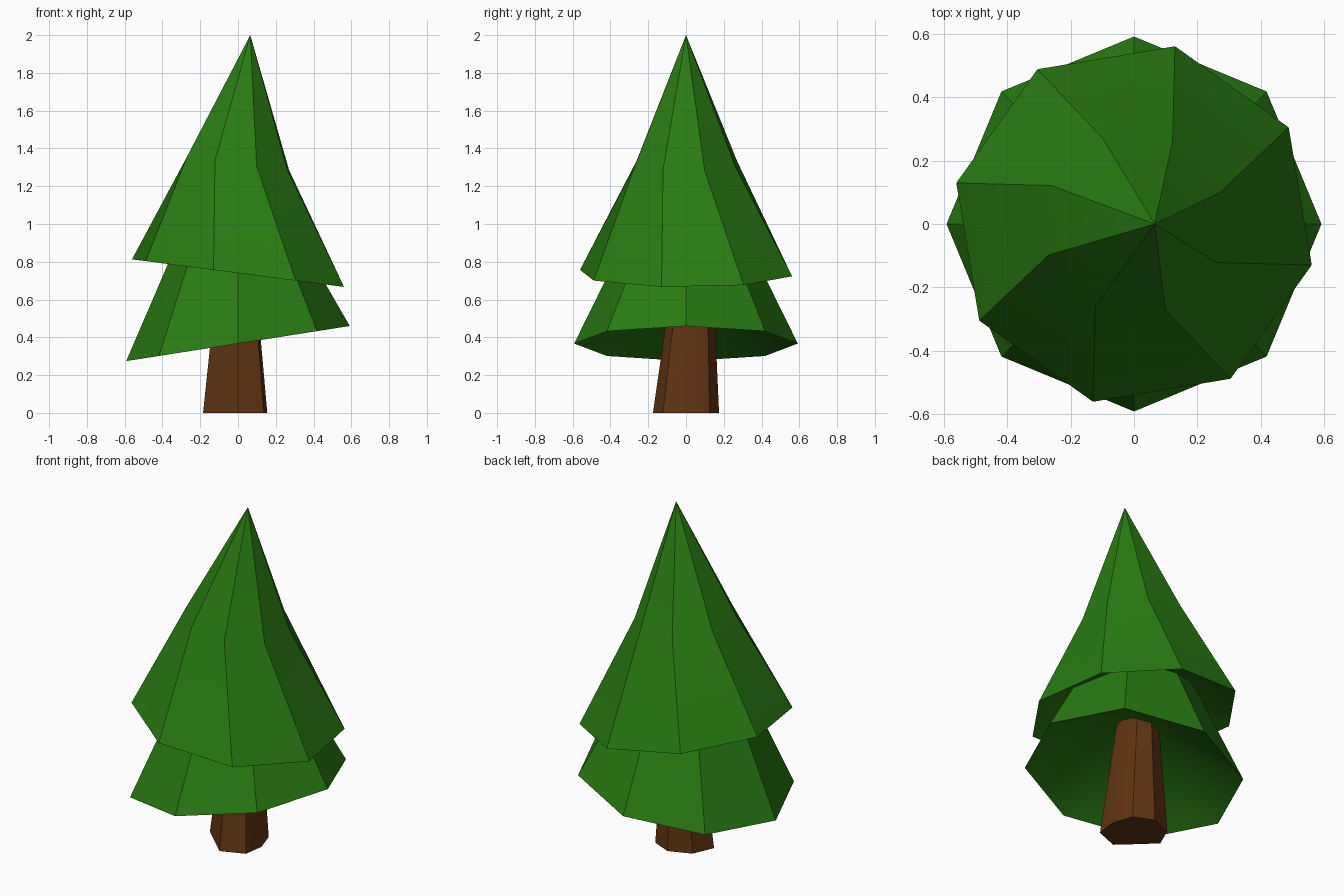
import bpy, bmesh
from math import cos, sin, radians

if "Cube" in bpy.data.objects:
    bpy.data.objects.remove(bpy.data.objects["Cube"])


def material(name, color):
    m = bpy.data.materials.new(name)
    m.diffuse_color = color
    m.use_nodes = True
    m.node_tree.nodes["Principled BSDF"].inputs["Base Color"].default_value = m.diffuse_color
    return m


def ring(radius, z, tilt=0.0, turn=0.0):
    """Eight points on a plane that slopes along x."""
    pts = []
    for k in range(8):
        a = radians(turn + 45 * k)
        x, y = radius * cos(a), radius * sin(a)
        pts.append((x, y, z + tilt * x))
    return pts


def loft(name, levels, mat):
    """Join successive 8-point rings; a single-point level closes as a fan."""
    bm = bmesh.new()
    rows = [[bm.verts.new(p) for p in level] for level in levels]
    for a, b in zip(rows, rows[1:]):
        for k in range(8):
            n = (k + 1) % 8
            if len(a) == 1:
                bm.faces.new((a[0], b[n], b[k]))
            elif len(b) == 1:
                bm.faces.new((a[k], a[n], b[0]))
            else:
                bm.faces.new((a[k], a[n], b[n], b[k]))
    for row in (rows[0], rows[-1]):
        if len(row) > 1:
            bm.faces.new(row)
    bmesh.ops.recalc_face_normals(bm, faces=bm.faces)
    me = bpy.data.meshes.new(name)
    bm.to_mesh(me)
    bm.free()
    ob = bpy.data.objects.new(name, me)
    bpy.context.collection.objects.link(ob)
    me.materials.append(mat)
    bpy.ops.object.select_all(action='DESELECT')
    ob.select_set(True)
    bpy.context.view_layer.objects.active = ob
    bpy.ops.object.shade_smooth_by_angle(angle=radians(30))
    return ob


green = material("needles", (0.022, 0.2, 0.006, 1))
brown = material("bark", (0.12, 0.034, 0.006, 1))

# Trunk: uneven octagon, tapering and leaning slightly to the back
base = [(0.155, 0), (0.115, 0.125), (0, 0.175), (-0.13, 0.125),
        (-0.185, 0), (-0.093, -0.088), (0, -0.175), (0.137, -0.122)]
loft("trunk", [[(x, y, 0) for x, y in base],
               [(x * 0.6, y * 0.62 + 0.035, 0.7) for x, y in base]], brown)

# Lower branches: tilted rim with a hollow underside
loft("lower_branches", [[(0, 0, 0.7)],
                        ring(0.592, 0.367, 0.157),
                        ring(0.28, 1.0)], green)

# Upper branches: twisted, tilted the other way, with an off-centre tip
loft("upper_branches", [[(0, 0, 1.02)],
                        ring(0.576, 0.74, -0.13, -13),
                        ring(0.288, 1.32, -0.13, -25),
                        [(0.065, 0, 2.0)]], green)
